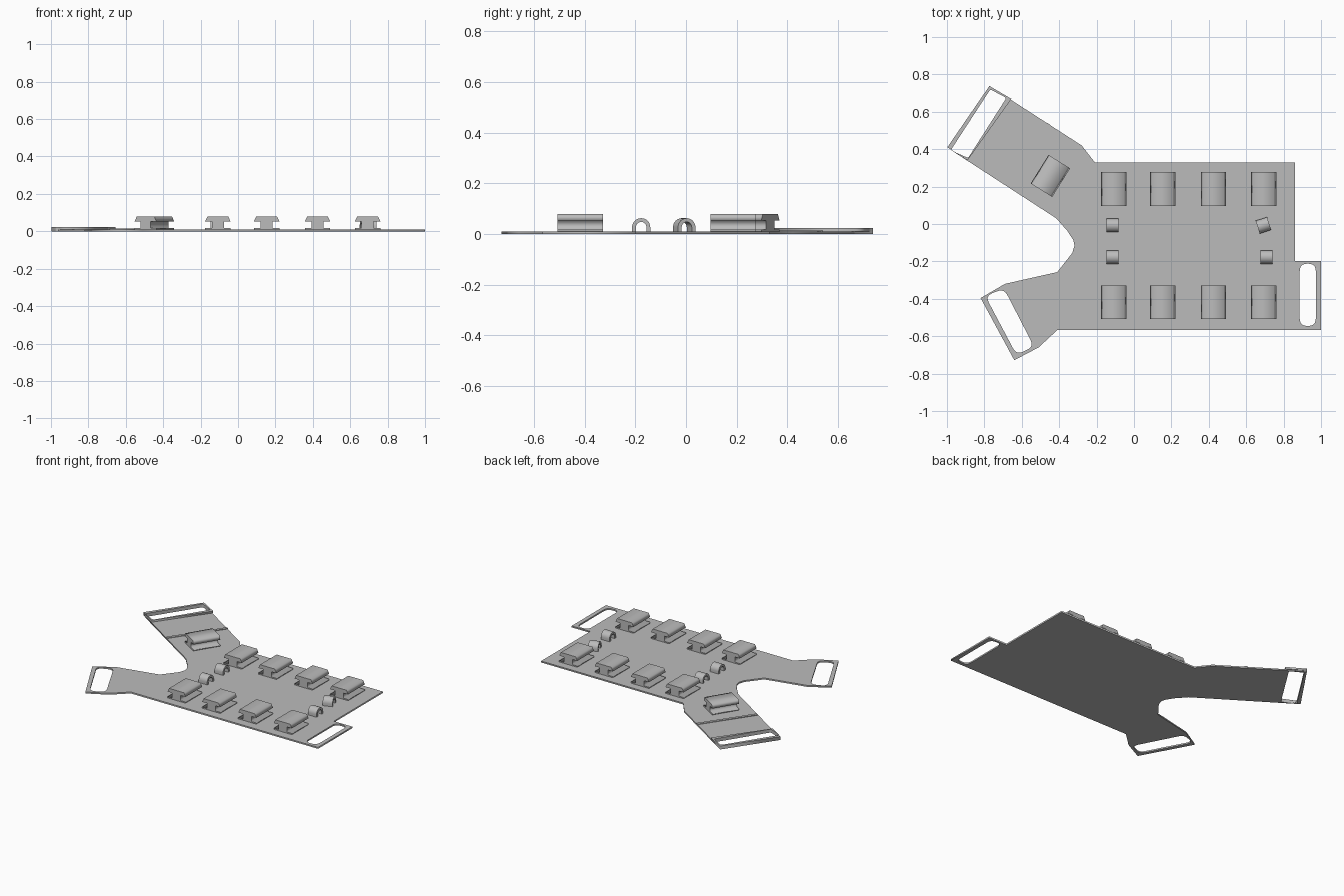
import bpy
import math
from mathutils import Vector, Matrix

cube = bpy.data.objects.get("Cube")
if cube:
    bpy.data.objects.remove(cube)

grey = bpy.data.materials.new("plain grey")
grey.use_nodes = True
grey.diffuse_color = (0.5, 0.5, 0.5, 1)
grey.node_tree.nodes["Principled BSDF"].inputs["Base Color"].default_value = (0.5, 0.5, 0.5, 1)


def rounded(points, radius, steps=5):
    """Corner points with each corner eased by a small curve."""
    out = []
    for i, p in enumerate(points):
        p = Vector(p)
        a = p + (Vector(points[i - 1]) - p).normalized() * radius
        b = p + (Vector(points[(i + 1) % len(points)]) - p).normalized() * radius
        for k in range(steps + 1):
            t = k / steps
            out.append(a * (1 - t) ** 2 + p * 2 * t * (1 - t) + b * t * t)
    return out


def prism(name, loops, depth, matrix):
    """Filled outline with holes, extruded from local z = 0 to depth."""
    curve = bpy.data.curves.new(name, "CURVE")
    curve.dimensions = "2D"
    curve.fill_mode = "BOTH"
    curve.extrude = depth / 2
    for loop in loops:
        spline = curve.splines.new("POLY")
        spline.points.add(len(loop) - 1)
        for point, co in zip(spline.points, loop):
            point.co = (co[0], co[1], 0, 1)
        spline.use_cyclic_u = True
    obj = bpy.data.objects.new(name, curve)
    bpy.context.collection.objects.link(obj)
    bpy.ops.object.select_all(action="DESELECT")
    obj.select_set(True)
    bpy.context.view_layer.objects.active = obj
    bpy.ops.object.convert(target="MESH")
    obj = bpy.context.object
    obj.data.transform(Matrix.Translation((0, 0, depth / 2)))
    obj.matrix_world = matrix
    obj.data.materials.clear()
    obj.data.materials.append(grey)
    return obj


def upright(x, y, z, angle, length):
    """Place a profile drawn in x and z so that it runs along the turned y axis."""
    return (Matrix.Translation((x, y, z)) @ Matrix.Rotation(math.radians(angle), 4, "Z")
            @ Matrix.Translation((0, length / 2, 0)) @ Matrix.Rotation(math.pi / 2, 4, "X"))


# Flat base plate with three strap slots
T = 0.01
outline = [(-0.773, 0.738), (-0.998, 0.41), (-0.415, 0.03), (-0.356, -0.037),
           (-0.325, -0.085), (-0.318, -0.115), (-0.33, -0.155), (-0.41, -0.257),
           (-0.69, -0.32), (-0.82, -0.396), (-0.64, -0.728), (-0.51, -0.66),
           (-0.41, -0.567), (1, -0.567), (1, -0.198), (0.86, -0.198),
           (0.86, 0.33), (-0.21, 0.33), (-0.28, 0.42)]
upper_slot = rounded([(-0.768, 0.72), (-0.98, 0.394), (-0.887, 0.353), (-0.682, 0.674)], 0.012)
lower_slot = rounded([(-0.795, -0.385), (-0.695, -0.345), (-0.535, -0.655), (-0.628, -0.7)], 0.04)
right_slot = rounded([(0.886, -0.212), (0.972, -0.212), (0.972, -0.545), (0.886, -0.545)], 0.04)
prism("base_plate", [outline, upper_slot, lower_slot, right_slot], T, Matrix())

# Raised frame around the upper strap slot
frame = [(-0.773, 0.738), (-0.998, 0.41), (-0.89, 0.34), (-0.655, 0.669)]
prism("strap_frame", [frame, upper_slot], 0.013, Matrix.Translation((0, 0, T)))

# Low ridge across the upper arm
ridge = [(-0.463, 0.54), (-0.688, 0.214), (-0.672, 0.203), (-0.447, 0.53)]
prism("arm_ridge", [ridge], 0.004, Matrix.Translation((0, 0, T)))

# Flanged blocks: two rows of four and one turned on the arm
half = [(0.068, 0), (0.068, 0.008), (0.032, 0.008), (0.032, 0.043), (0.068, 0.043), (0.056, 0.068)]
block = half + [(-x, z) for x, z in reversed(half)]
places = [(x, y, 0) for y in (0.187, -0.418) for x in (-0.108, 0.153, 0.425, 0.693)]
places.append((-0.447, 0.257, -32))
for i, (x, y, angle) in enumerate(places):
    prism(f"flanged_block_{i + 1}", [block], 0.18, upright(x, y, T, angle, 0.18))

# Small arched loops
def arc(radius):
    return [(radius * math.cos(math.pi * k / 16), 0.016 + radius * math.sin(math.pi * k / 16))
            for k in range(17)]

arch = [(0.036, 0)] + arc(0.036) + [(-0.036, 0), (-0.021, 0)] + arc(0.021)[::-1] + [(0.021, 0)]
for i, (x, y, turn) in enumerate([(-0.115, -0.007, 0), (-0.115, -0.177, 0),
                                  (0.692, -0.007, 18), (0.708, -0.177, 0)]):
    loop = prism(f"arched_loop_{i + 1}", [arch], 0.064, upright(x, y, T, turn + 90, 0.064))
    bpy.ops.object.shade_smooth_by_angle(angle=math.radians(30))
